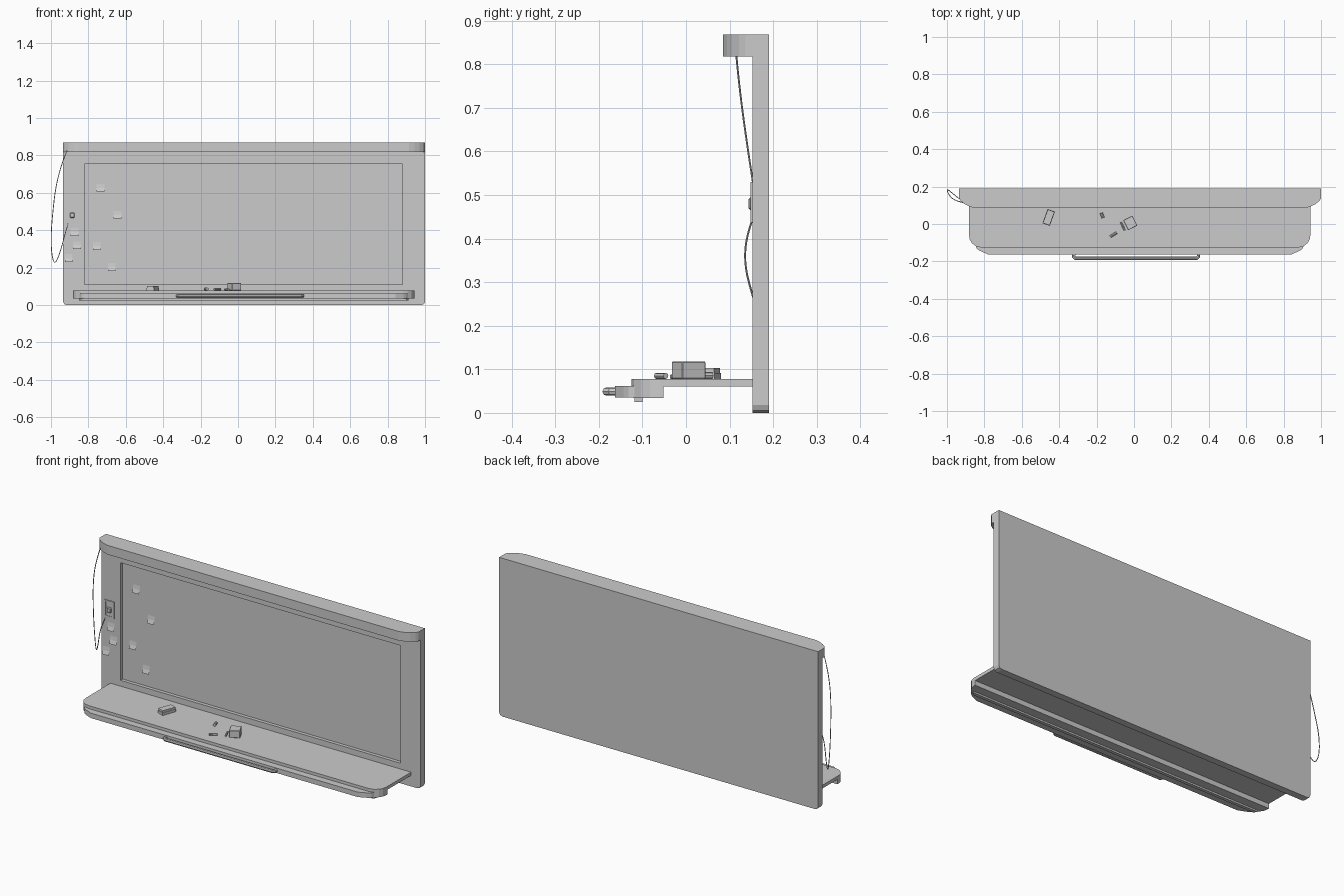
import bpy, math
from mathutils import Vector

if "Cube" in bpy.data.objects:
    bpy.data.objects.remove(bpy.data.objects["Cube"])


def finish_curve(ob):
    bpy.ops.object.select_all(action='DESELECT')
    ob.select_set(True)
    bpy.context.view_layer.objects.active = ob
    bpy.ops.object.convert(target='MESH')
    return bpy.context.view_layer.objects.active


def plate(name, loops, lo, hi, upright=False):
    """Filled outline (with holes) between lo and hi along z, or along y if upright."""
    cu = bpy.data.curves.new(name, 'CURVE')
    cu.dimensions = '2D'
    cu.fill_mode = 'BOTH'
    cu.extrude = (hi - lo) / 2
    for pts in loops:
        sp = cu.splines.new('POLY')
        sp.points.add(len(pts) - 1)
        for p, (a, b) in zip(sp.points, pts):
            p.co = (a, b, 0, 1)
        sp.use_cyclic_u = True
    ob = bpy.data.objects.new(name, cu)
    bpy.context.collection.objects.link(ob)
    mid = (lo + hi) / 2
    ob.location = (0, mid, 0) if upright else (0, 0, mid)
    if upright:
        ob.rotation_euler.x = math.pi / 2
    ob = finish_curve(ob)
    bpy.ops.object.shade_flat()
    return ob


def tube(name, pts, r, kind='NURBS', res=2):
    cu = bpy.data.curves.new(name, 'CURVE')
    cu.dimensions = '3D'
    cu.bevel_depth = r
    cu.bevel_resolution = res
    cu.use_fill_caps = True
    sp = cu.splines.new(kind)
    sp.points.add(len(pts) - 1)
    for p, c in zip(sp.points, pts):
        p.co = (*c, 1)
    if kind == 'NURBS':
        sp.order_u = 3
        sp.use_endpoint_u = True
        sp.resolution_u = 4
    ob = bpy.data.objects.new(name, cu)
    bpy.context.collection.objects.link(ob)
    ob = finish_curve(ob)
    bpy.ops.object.shade_smooth_by_angle()
    return ob


def box(name, c, s, rz=0, bevel=0):
    bpy.ops.mesh.primitive_cube_add(size=1, location=c, rotation=(0, 0, math.radians(rz)))
    ob = bpy.context.object
    ob.name = name
    ob.scale = s
    bpy.ops.object.transform_apply(location=False, rotation=False, scale=True)
    if bevel:
        m = ob.modifiers.new('bevel', 'BEVEL')
        m.width = bevel
        m.segments = 1
    return ob


def mirror_outline(pts, cx):
    """Left half of an outline completed by reflection about x = cx."""
    return pts + [(2 * cx - x, y) for x, y in reversed(pts)]


def rect(x0, x1, z0, z1):
    return [(x0, z0), (x1, z0), (x1, z1), (x0, z1)]


# board: backing, and frame with opening around the recessed panel
CX = 0.0325
FRONT, PANEL, BACK = 0.153, 0.172, 0.191
outline = mirror_outline([(-0.935, 0.82), (-0.935, 0.018), (-0.929, 0.005), (-0.915, 0)], CX)
plate('board_backing', [outline], PANEL, BACK, True)
plate('board_frame', [outline, rect(-0.82, 0.88, 0.11, 0.755)], FRONT, PANEL, True)

# header cap with rounded front corners
plate('header_cap', [mirror_outline([(-0.935, BACK), (-0.935, 0.137), (-0.925, 0.122),
      (-0.905, 0.106), (-0.88, 0.094), (-0.85, 0.085)], CX)], 0.818, 0.868)

# shelf with thickened front rail
SX = 0.0305
front = [(-0.882, -0.06), (-0.878, -0.083), (-0.866, -0.103), (-0.845, -0.119), (-0.82, -0.125)]
plate('shelf', [mirror_outline([(-0.882, 0.154)] + front, SX)], 0.06, 0.078)
plate('shelf_front_rail', [mirror_outline([(-0.882, -0.052)] + front[:4] + [(-0.82, -0.12)], SX)], 0.034, 0.061)
plate('rail_lip', [mirror_outline([(-0.85, -0.1), (-0.84, -0.118)], SX)], 0.025, 0.036)

# chamfered tray in front of the rail and its pull handle
plate('front_tray', [mirror_outline([(-0.85, -0.11), (-0.84, -0.132), (-0.825, -0.143), (-0.78, -0.163)], SX)],
      0.035, 0.062)
tube('pull_handle', [(-0.323, -0.155, 0.049), (-0.323, -0.174, 0.049), (-0.314, -0.183, 0.049),
     (0.336, -0.183, 0.049), (0.345, -0.174, 0.049), (0.345, -0.155, 0.049)], 0.0095, 'POLY')

# things on the shelf
box('eraser', (-0.456, 0.035, 0.085), (0.042, 0.081, 0.014), -20)
box('eraser_grip', (-0.456, 0.035, 0.097), (0.038, 0.077, 0.012), -20)
box('small_box', (-0.02, 0.006, 0.098), (0.055, 0.06, 0.04), 27, 0.002)
for i, (x, y, length, ang, r) in enumerate([(-0.17, 0.046, 0.03, 110, 0.008),
                                            (-0.11, -0.057, 0.04, 32, 0.007),
                                            (-0.06, -0.012, 0.05, 115, 0.005)]):
    d = Vector((math.cos(math.radians(ang)), math.sin(math.radians(ang)), 0)) * length / 2
    c = Vector((x, y, 0.078 + r))
    tube(f'marker_{i}', [c - d, c + d], r, 'POLY')

# sticky notes, lower edge curling forward
for i, (x, z, surface) in enumerate([(-0.735, 0.627, PANEL), (-0.645, 0.483, PANEL), (-0.755, 0.315, PANEL),
                                     (-0.675, 0.203, PANEL), (-0.875, 0.39, FRONT), (-0.86, 0.32, FRONT),
                                     (-0.905, 0.252, FRONT)]):
    h, y = 0.021, surface - 0.001
    verts = [(x + sx * h, y - f, z + t * h) for t, f in [(1, 0), (0, 0.003), (-1, 0.01)] for sx in (-1, 1)]
    me = bpy.data.meshes.new('sticky_note')
    me.from_pydata(verts, [], [(0, 2, 3, 1), (2, 4, 5, 3)])
    bpy.context.collection.objects.link(bpy.data.objects.new(f'sticky_note_{i}', me))

# wall switch: plate rim, face and button
plate('switch_rim', [rect(-0.916, -0.856, 0.437, 0.53), rect(-0.907, -0.865, 0.446, 0.521)], 0.148, 0.154, True)
box('switch_face', (-0.886, 0.152, 0.483), (0.044, 0.004, 0.077))
box('switch_button', (-0.886, 0.149, 0.48), (0.026, 0.012, 0.028), 0, 0.004)

# hanging cord from the cap, out past the edge and back to the switch
tube('cord', [(-0.915, 0.115, 0.825), (-0.945, 0.122, 0.75), (-0.975, 0.138, 0.63), (-0.99, 0.158, 0.5),
              (-1.0, 0.178, 0.38), (-0.997, 0.185, 0.27), (-0.98, 0.172, 0.215), (-0.955, 0.152, 0.27),
              (-0.935, 0.134, 0.34), (-0.918, 0.138, 0.405), (-0.905, 0.153, 0.445)], 0.0022, 'NURBS', 1)
